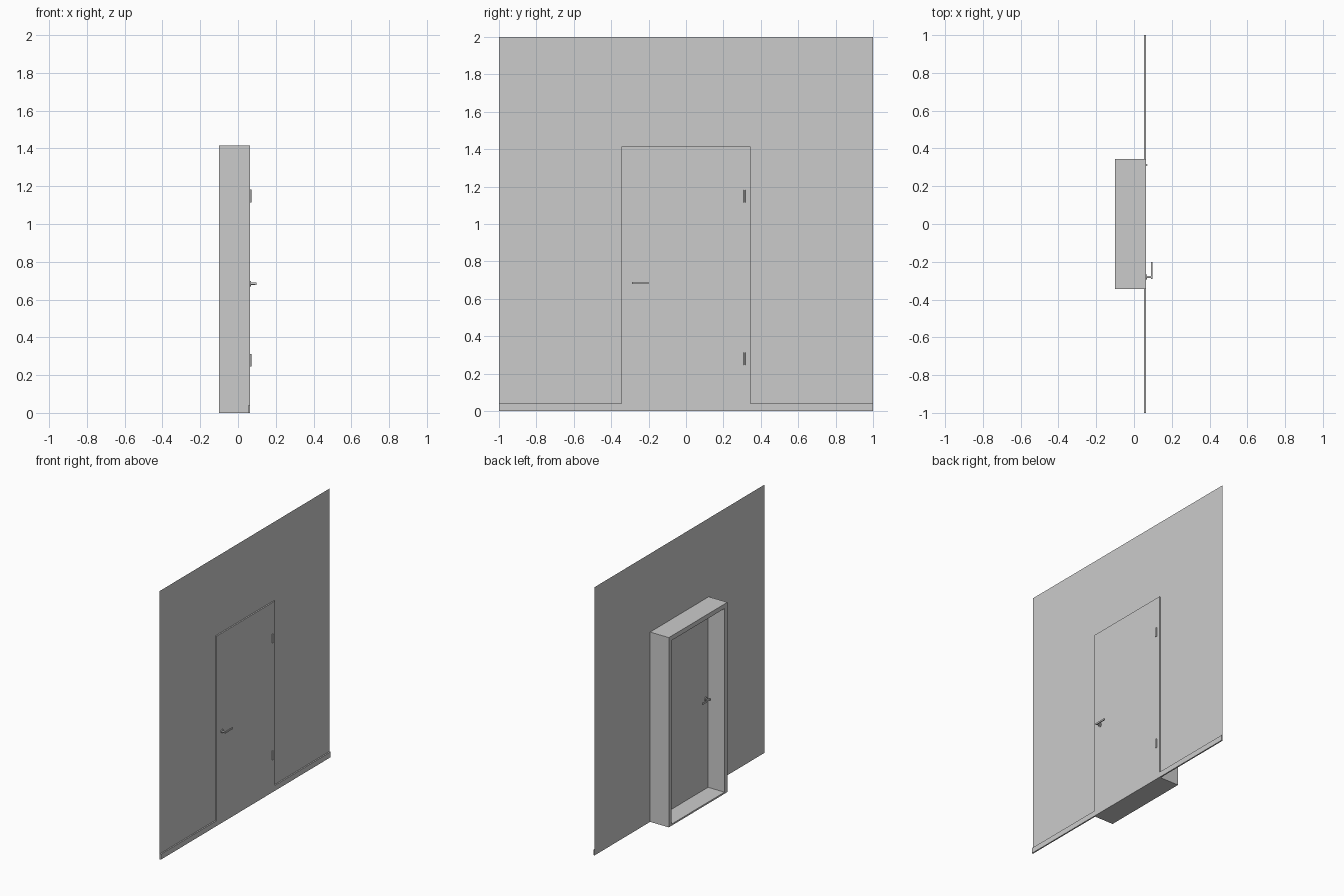
import bpy, bmesh, math
from mathutils import Matrix, Vector

if "Cube" in bpy.data.objects:
    bpy.data.objects.remove(bpy.data.objects["Cube"], do_unlink=True)

grey = bpy.data.materials.new("plain_grey")
grey.diffuse_color = (0.6, 0.6, 0.6, 1)
grey.use_nodes = True
grey.node_tree.nodes["Principled BSDF"].inputs["Base Color"].default_value = (0.6, 0.6, 0.6, 1)


def finish(name, bm):
    bmesh.ops.recalc_face_normals(bm, faces=bm.faces)
    me = bpy.data.meshes.new(name)
    bm.to_mesh(me)
    bm.free()
    me.materials.append(grey)
    ob = bpy.data.objects.new(name, me)
    bpy.context.collection.objects.link(ob)
    return ob


def add_box(bm, lo, hi):
    lo, hi = Vector(lo), Vector(hi)
    m = Matrix.Translation((lo + hi) / 2) @ Matrix.Diagonal((*(hi - lo), 1))
    bmesh.ops.create_cube(bm, size=1, matrix=m)


def box(name, lo, hi):
    bm = bmesh.new()
    add_box(bm, lo, hi)
    return finish(name, bm)


def cylinder(name, start, end, radius, sides=24):
    a, b = Vector(start), Vector(end)
    rot = (b - a).to_track_quat('Z', 'Y').to_matrix().to_4x4()
    bm = bmesh.new()
    bmesh.ops.create_cone(bm, cap_ends=True, segments=sides, radius1=radius, radius2=radius,
                          depth=(b - a).length, matrix=Matrix.Translation((a + b) / 2) @ rot)
    ob = finish(name, bm)
    for p in ob.data.polygons:
        p.use_smooth = len(p.vertices) == 4
    for e in ob.data.edges:
        va, vb = (ob.data.vertices[i].co - a for i in e.vertices)
        axis = (b - a).normalized()
        e.use_edge_sharp = abs(va.dot(axis) - vb.dot(axis)) < 1e-5
    return ob


def extrude_x(name, profile, x0, x1):
    """Sheet in the y-z plane, given depth along x when x0 and x1 differ."""
    bm = bmesh.new()
    face = bm.faces.new([bm.verts.new((x0, y, z)) for y, z in profile])
    if x1 != x0:
        ext = bmesh.ops.extrude_face_region(bm, geom=[face], use_keep_orig=True)
        verts = [g for g in ext["geom"] if isinstance(g, bmesh.types.BMVert)]
        bmesh.ops.translate(bm, verts=verts, vec=(x1 - x0, 0, 0))
        return finish(name, bm)
    face.normal_update()
    if face.normal.x < 0:
        face.normal_flip()
    me = bpy.data.meshes.new(name)
    bm.to_mesh(me)
    bm.free()
    me.materials.append(grey)
    ob = bpy.data.objects.new(name, me)
    bpy.context.collection.objects.link(ob)
    return ob


BACK, FRONT, WALL = -0.10, 0.064, 0.054   # depths along x
W, H, JAMB = 0.345, 1.415, 0.034          # frame half width, height, jamb width
DOOR_BACK, SKIRT = 0.036, 0.04
I = W - JAMB

# Thin wall sheet with the doorway left open
extrude_x("wall", [(-1, SKIRT), (-W, SKIRT), (-W, H), (W, H), (W, SKIRT),
                   (1, SKIRT), (1, 2), (-1, 2)], WALL, WALL)

# Skirting boards on both sides of the doorway
for side, y0, y1 in (("left", W, 1), ("right", -1, -W)):
    box("skirting_" + side, (WALL, y0, 0), (FRONT, y1, SKIRT))

# Deep door frame, threshold and leaf
extrude_x("door_frame", [(-W, 0), (-I, 0), (-I, H - JAMB), (I, H - JAMB), (I, 0),
                         (W, 0), (W, H), (-W, H)], BACK, FRONT)
box("threshold", (BACK, -I, 0), (DOOR_BACK, I, 0.012))
box("door_leaf", (DOOR_BACK, -I, 0), (FRONT, I, H - JAMB))

# Hinge barrels
for name, z in (("lower", 0.245), ("upper", 1.115)):
    cylinder("hinge_" + name, (FRONT + 0.002, 0.313, z), (FRONT + 0.002, 0.313, z + 0.067), 0.005, 16)

# Lever handles on both faces of the leaf
HY, HZ = -0.281, 0.684
for name, x, d in (("front", FRONT, 1), ("rear", DOOR_BACK, -1)):
    cylinder("handle_rose_" + name, (x, HY, HZ), (x + d * 0.006, HY, HZ), 0.014)
    cylinder("handle_spindle_" + name, (x, HY, HZ), (x + d * 0.030, HY, HZ), 0.006)
    xs = sorted((x + d * 0.026, x + d * 0.034))
    box("handle_lever_" + name, (xs[0], -0.290, HZ - 0.006), (xs[1], -0.200, HZ + 0.006))
